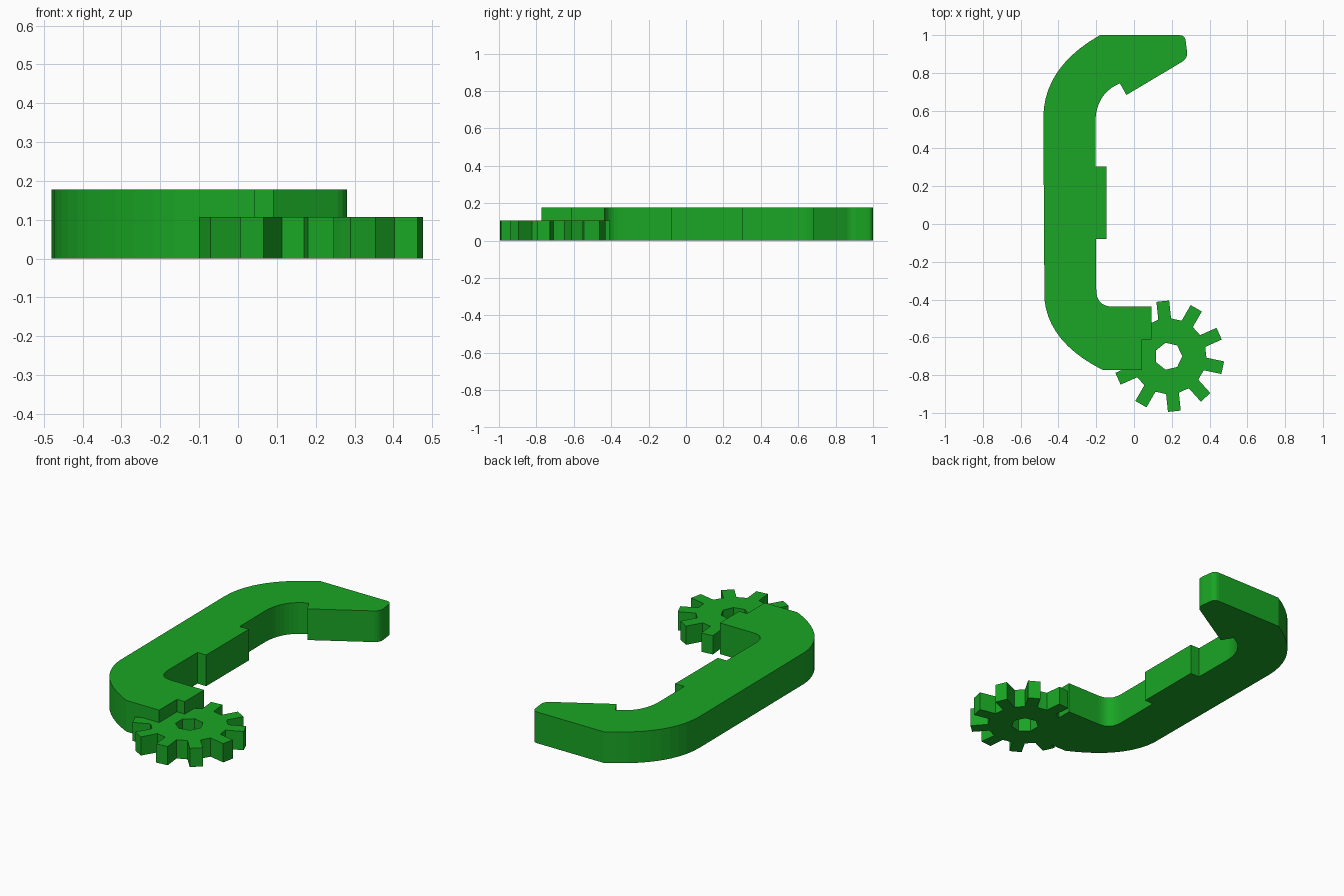
import bpy, bmesh
from math import sin, cos, pi, radians
from mathutils import Vector

if "Cube" in bpy.data.objects:
    bpy.data.objects.remove(bpy.data.objects["Cube"])

green = bpy.data.materials.new("green")
green.diffuse_color = (0.01, 0.38, 0.018, 1)
green.use_nodes = True
green.node_tree.nodes["Principled BSDF"].inputs["Base Color"].default_value = green.diffuse_color


def bend(a, ctrl, b, n=10):
    """Points along a rounded corner from a to b."""
    a, ctrl, b = Vector(a), Vector(ctrl), Vector(b)
    ts = [i / n for i in range(n + 1)]
    return [tuple(a * (1 - t) ** 2 + ctrl * 2 * t * (1 - t) + b * t * t) for t in ts]


def plate(name, loops, height):
    """Extrude an outline (plus optional holes) from z = 0."""
    bm = bmesh.new()
    edges = []
    for loop in loops:
        vs = [bm.verts.new((x, y, 0)) for x, y in loop]
        edges += [bm.edges.new((vs[i - 1], vs[i])) for i in range(len(vs))]
    bmesh.ops.triangle_fill(bm, edges=edges, use_beauty=True, use_dissolve=False)
    ext = bmesh.ops.extrude_face_region(bm, geom=bm.faces[:], use_keep_orig=True)
    top = [g for g in ext["geom"] if isinstance(g, bmesh.types.BMVert)]
    bmesh.ops.translate(bm, verts=top, vec=(0, 0, height))
    bmesh.ops.recalc_face_normals(bm, faces=bm.faces[:])
    bmesh.ops.dissolve_limit(bm, angle_limit=radians(1), verts=bm.verts[:], edges=bm.edges[:])
    me = bpy.data.meshes.new(name)
    bm.to_mesh(me)
    bm.free()
    me.materials.append(green)
    ob = bpy.data.objects.new(name, me)
    bpy.context.collection.objects.link(ob)
    return ob


# Hooked arm, outlined clockwise from the top
arm = (
    bend((0.24, 1.0), (0.272, 1.0), (0.274, 0.965), 4)
    + bend((0.281, 0.91), (0.284, 0.878), (0.257, 0.86), 4)
    + [(-0.04, 0.683)]
    + bend((-0.075, 0.745), (-0.205, 0.69), (-0.205, 0.53))
    + [(-0.203, 0.305), (-0.145, 0.305), (-0.145, -0.08), (-0.2, -0.08)]
    + bend((-0.2, -0.345), (-0.2, -0.437), (-0.115, -0.437), 8)
    + [(0.092, -0.437), (0.092, -0.612), (0.043, -0.612), (0.043, -0.773)]
    + bend((-0.165, -0.773), (-0.45, -0.63), (-0.474, -0.4))
    + bend((-0.48, 0.56), (-0.48, 0.83), (-0.18, 1.0))
)
plate("hooked_arm", [arm], 0.178)

# Ten-tooth gear with a seven-sided bore
cx, cy = 0.183, -0.70
root, tip, half = 0.198, 0.293, 0.034
gear = []
for k in range(10):
    a = radians(24 + 36 * k)
    for r, s in ((root, -half), (tip, -half), (tip, half), (root, half)):
        gear.append((cx + r * cos(a) - s * sin(a), cy + r * sin(a) + s * cos(a)))
    m = a + radians(18)
    gear.append((cx + root * cos(m), cy + root * sin(m)))
bore = [(cx + 0.073 * cos(2 * pi * i / 7), cy + 0.073 * sin(2 * pi * i / 7)) for i in range(7)]
plate("gear", [gear, bore], 0.107)
